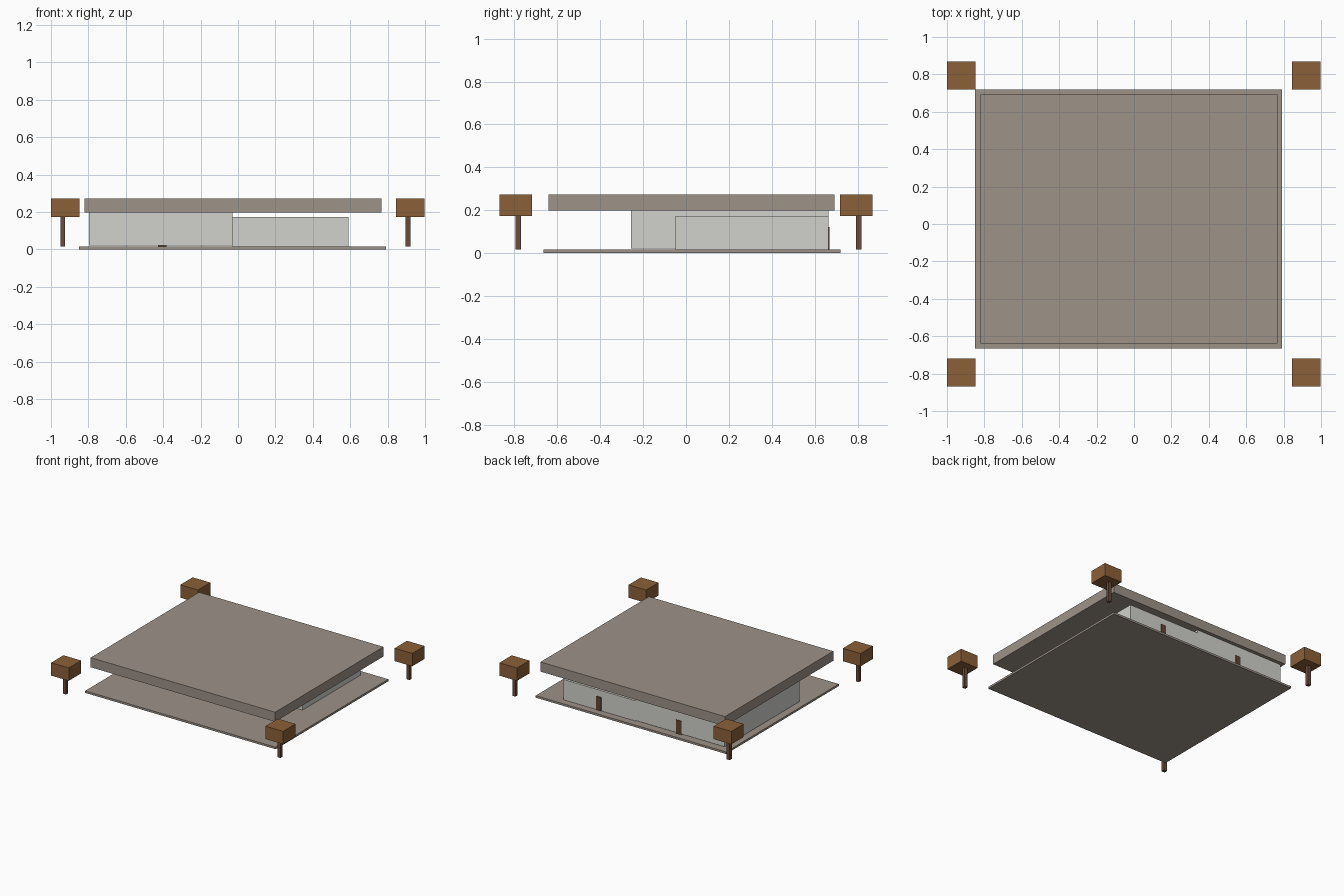
import bpy

if "Cube" in bpy.data.objects:
    bpy.data.objects.remove(bpy.data.objects["Cube"])


def material(name, rgb):
    m = bpy.data.materials.new(name)
    m.diffuse_color = (*rgb, 1)
    m.use_nodes = True
    m.node_tree.nodes["Principled BSDF"].inputs["Base Color"].default_value = m.diffuse_color
    return m


STONE = material("stone", (0.34, 0.29, 0.25))
WALL = material("wall", (0.64, 0.65, 0.61))
WOOD = material("wood", (0.26, 0.115, 0.04))
TRUNK = material("trunk_wood", (0.15, 0.07, 0.045))
DOOR = material("door_wood", (0.12, 0.06, 0.03))


def box(name, x, y, z, mat):
    """Box from (min, max) ranges on each axis."""
    mid = [(a + b) / 2 for a, b in (x, y, z)]
    bpy.ops.mesh.primitive_cube_add(size=1, location=mid)
    ob = bpy.context.object
    ob.name = name
    ob.scale = [b - a for a, b in (x, y, z)]
    bpy.ops.object.transform_apply(location=False, rotation=False, scale=True)
    ob.data.materials.append(mat)
    return ob


# Base slab and flat roof
box("base_slab", (-0.85, 0.79), (-0.665, 0.72), (0, 0.016), STONE)
box("roof_slab", (-0.82, 0.768), (-0.64, 0.692), (0.198, 0.273), STONE)

# Two building blocks under the roof
box("main_block", (-0.797, -0.03), (-0.256, 0.664), (0.021, 0.198), WALL)
box("side_block", (-0.03, 0.59), (-0.05, 0.664), (0.016, 0.174), WALL)

# Back doors, centred on each block
for name, x in (("main_door", -0.405), ("side_door", 0.285)):
    box(name, (x - 0.022, x + 0.022), (0.66, 0.668), (0.016, 0.122), DOOR)

# Corner posts: square head on a slightly off-centre stem
for side, x in (("left", -0.924), ("right", 0.922)):
    for end, y in (("front", -0.794), ("back", 0.794)):
        box(f"{end}_{side}_head", (x - 0.076, x + 0.076), (y - 0.076, y + 0.076),
            (0.173, 0.273), WOOD)
        sx, sy = x - 0.013, y + 0.012
        box(f"{end}_{side}_stem", (sx - 0.013, sx + 0.013), (sy - 0.013, sy + 0.013),
            (0.017, 0.173), TRUNK)
